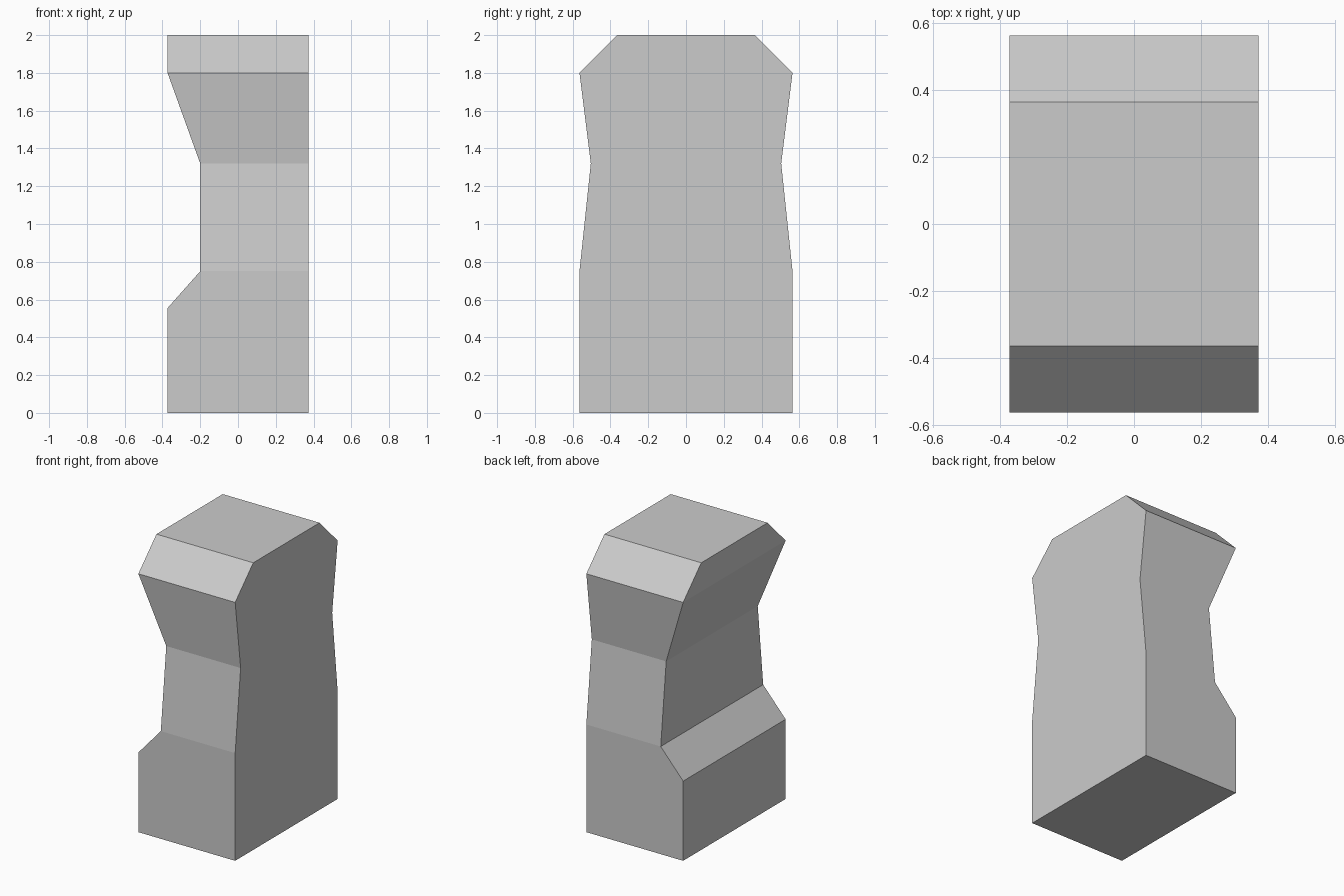
import bpy, bmesh

if "Cube" in bpy.data.objects:
    bpy.data.objects.remove(bpy.data.objects["Cube"])

RIGHT_X = 0.373

# Rectangular cross-sections from bottom to top: height, left x, half depth
SECTIONS = [
    (0.0, -0.373, 0.564),
    (0.555, -0.373, 0.564),
    (0.75, -0.20, 0.564),
    (1.32, -0.20, 0.504),
    (1.80, -0.373, 0.564),
    (2.0, -0.373, 0.365),
]

bm = bmesh.new()


def ring(z, left, depth):
    corners = [(left, -depth), (RIGHT_X, -depth), (RIGHT_X, depth), (left, depth)]
    return [bm.verts.new((x, y, z)) for x, y in corners]


# Notched pillar: skin the sections, then cap both ends
rings = [ring(*s) for s in SECTIONS]
for low, high in zip(rings, rings[1:]):
    for i in range(4):
        j = (i + 1) % 4
        bm.faces.new((low[i], low[j], high[j], high[i]))
bm.faces.new(rings[0][::-1])
bm.faces.new(rings[-1])
bmesh.ops.recalc_face_normals(bm, faces=bm.faces)

mesh = bpy.data.meshes.new("notched_pillar")
bm.to_mesh(mesh)
bm.free()
pillar = bpy.data.objects.new("notched_pillar", mesh)
bpy.context.collection.objects.link(pillar)
